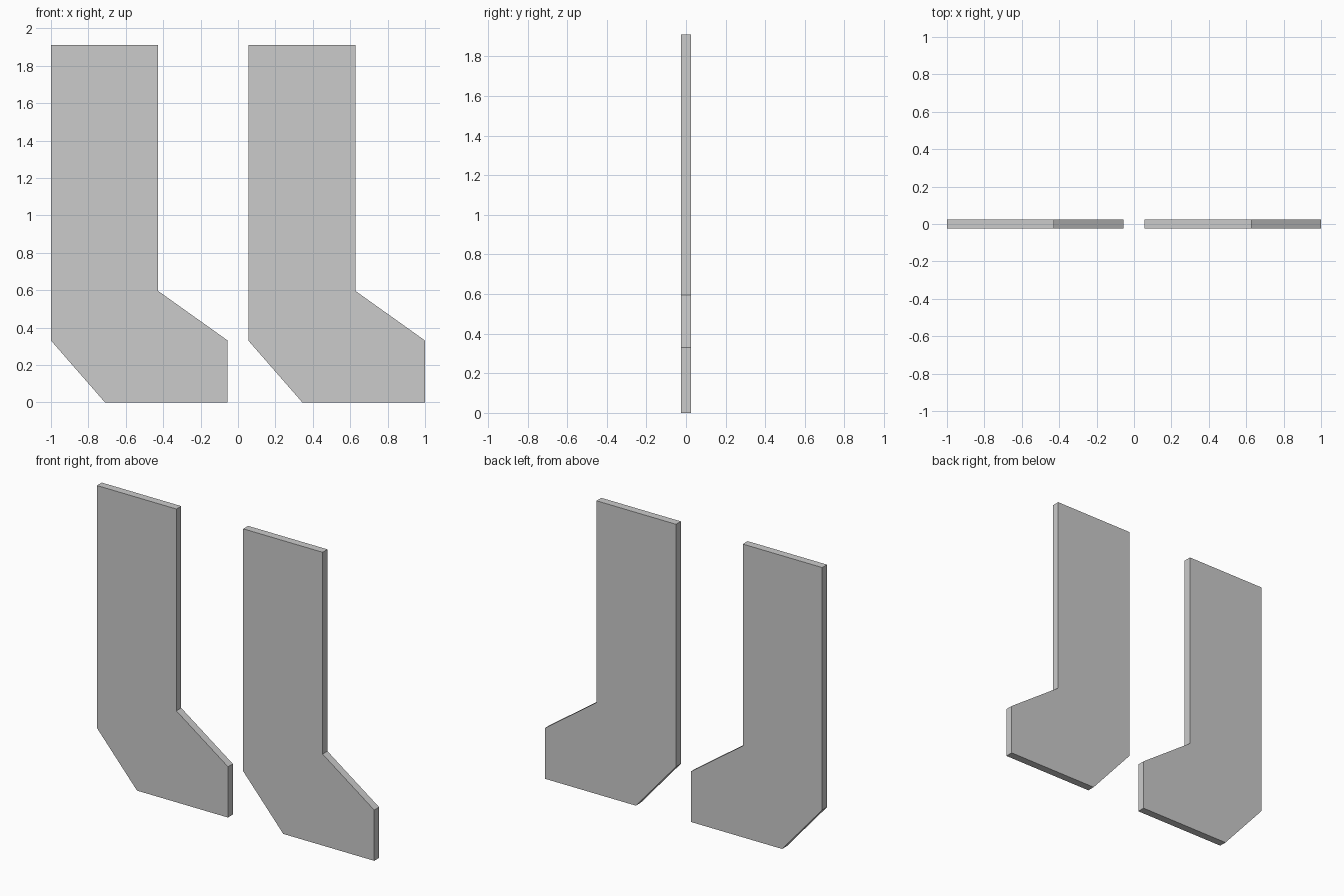
import bpy
import bmesh

if "Cube" in bpy.data.objects:
    bpy.data.objects.remove(bpy.data.objects["Cube"])

HALF_THICKNESS = 0.025
# Boot-shaped outline (x, z), heel edge at x = 0
PROFILE = [(0, 1.912), (0, 0.331), (0.289, 0), (0.945, 0),
           (0.945, 0.331), (0.573, 0.596), (0.573, 1.912)]


def boot_panel(name, x):
    """Extrude the outline into a flat panel centred on y = 0."""
    bm = bmesh.new()
    face = bm.faces.new([bm.verts.new((px, -HALF_THICKNESS, pz)) for px, pz in PROFILE])
    extruded = bmesh.ops.extrude_face_region(bm, geom=[face], use_keep_orig=True)
    verts = [g for g in extruded["geom"] if isinstance(g, bmesh.types.BMVert)]
    bmesh.ops.translate(bm, verts=verts, vec=(0, 2 * HALF_THICKNESS, 0))
    bmesh.ops.recalc_face_normals(bm, faces=bm.faces)
    mesh = bpy.data.meshes.new(name)
    bm.to_mesh(mesh)
    bm.free()
    obj = bpy.data.objects.new(name, mesh)
    obj.location.x = x
    bpy.context.collection.objects.link(obj)


# Two identical panels side by side, both toes towards +x
boot_panel("left_boot_panel", -1.0)
boot_panel("right_boot_panel", 0.055)
